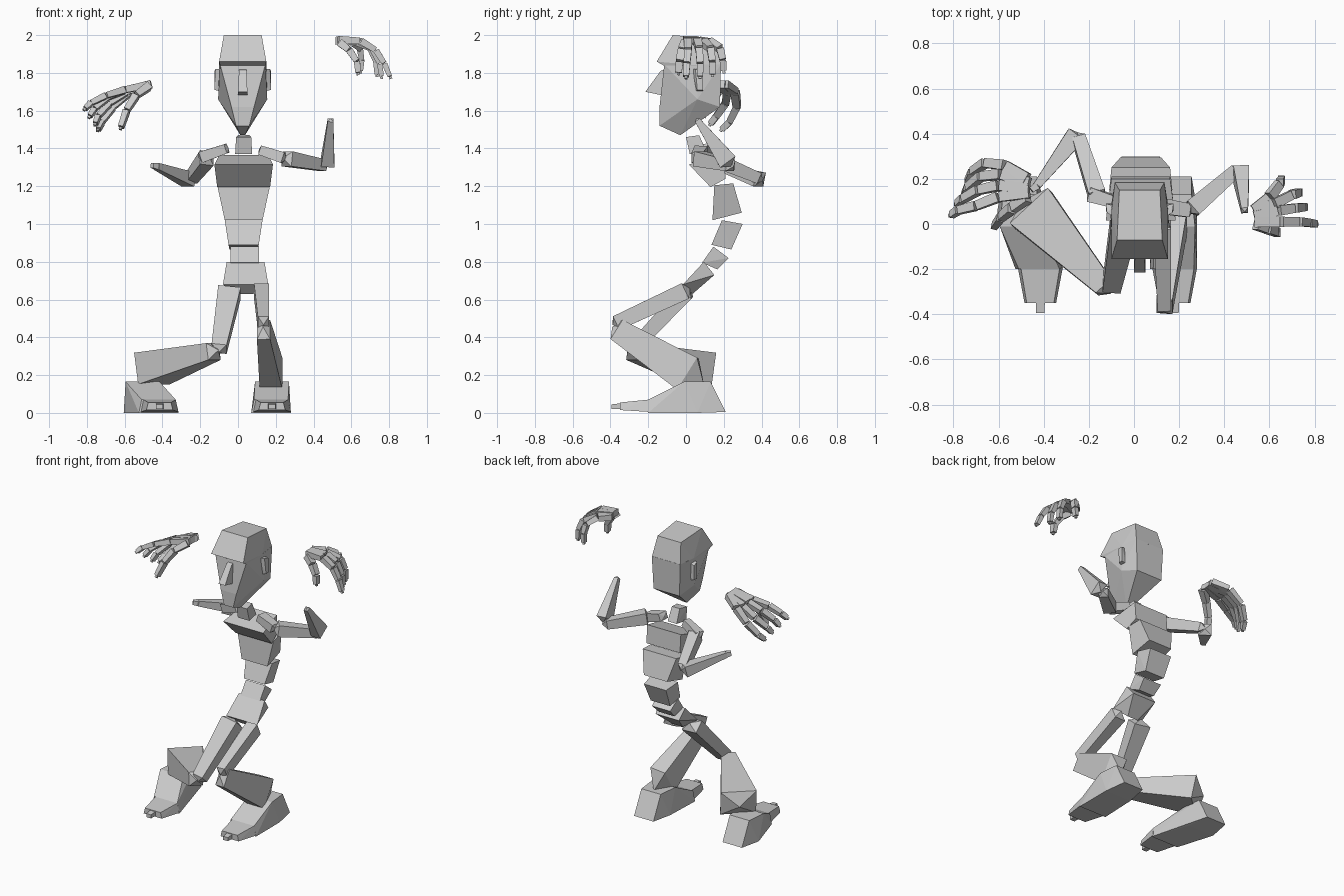
import bpy, bmesh
from mathutils import Vector as V


def hull(name, pts):
    """Flat-faced convex solid around a few points."""
    bm = bmesh.new()
    for p in pts:
        bm.verts.new(p)
    res = bmesh.ops.convex_hull(bm, input=bm.verts)
    junk = {g for g in res["geom_interior"] + res["geom_unused"] if isinstance(g, bmesh.types.BMVert)}
    bmesh.ops.delete(bm, geom=list(junk), context='VERTS')
    bmesh.ops.dissolve_limit(bm, angle_limit=0.03, verts=bm.verts, edges=bm.edges)
    bmesh.ops.recalc_face_normals(bm, faces=bm.faces)
    me = bpy.data.meshes.new(name)
    bm.to_mesh(me)
    bm.free()
    ob = bpy.data.objects.new(name, me)
    bpy.context.collection.objects.link(ob)
    return ob


def bone(name, a, b, sa, sb, side=(1, 0, 0), tips=(0, 0)):
    """Tapered box from a to b; sizes are (along side, across); tips add pointed ends."""
    a, b = V(a), V(b)
    d = (b - a).normalized()
    s = V(side)
    s = (s - d * s.dot(d)).normalized()
    t = d.cross(s)
    pts = [c + s * i * w[0] / 2 + t * j * w[1] / 2
           for c, w in ((a, sa), (b, sb)) for i in (-1, 1) for j in (-1, 1)]
    if tips[0]:
        pts.append(a - d * tips[0])
    if tips[1]:
        pts.append(b + d * tips[1])
    return hull(name, pts)


def sym(cx, pts):
    """Mirror (half width, y, z) points about x = cx."""
    return [(cx + s * x, y, z) for x, y, z in pts for s in (-1, 1)]


# Head: cranium with overhanging brow, face, nose, ears
C = 0.025
hull("cranium", sym(C, [(.10, -.07, 2.0), (.09, .15, 1.98), (.125, -.155, 1.86), (.12, -.12, 1.84),
                        (.11, .185, 1.84), (.125, .06, 1.84)]))
hull("face", sym(C, [(.12, -.115, 1.845), (.125, .06, 1.845), (.11, .185, 1.845), (.06, -.14, 1.62),
                     (.13, .06, 1.66), (.10, .18, 1.62), (.035, -.14, 1.52), (.012, -.03, 1.47)]))
hull("nose", sym(C, [(.018, -.11, 1.82), (.02, -.135, 1.81), (.025, -.215, 1.70), (.025, -.12, 1.68)]))
for s in (-1, 1):
    hull("ear", [(C + s * x, y, z) for x, y, z in
                 [(.11, .03, 1.82), (.145, .05, 1.82), (.11, .08, 1.82), (.15, .09, 1.81),
                  (.11, .05, 1.70), (.15, .06, 1.71), (.11, .09, 1.70), (.15, .09, 1.71)]])

# Neck and torso blocks following the curved spine: (half width, y, z) corners
hull("neck", sym(.03, [(.04, .00, 1.46), (.03, .07, 1.47), (.045, .02, 1.37), (.035, .11, 1.38)]))
hull("chest", sym(.03, [(.155, .015, 1.315), (.13, .20, 1.365), (.14, .13, 1.195), (.13, .21, 1.24)]))
hull("ribs", sym(.03, [(.14, .15, 1.205), (.13, .25, 1.215), (.10, .14, 1.02), (.09, .295, 1.06)]))
hull("waist", sym(.03, [(.10, .19, 1.02), (.085, .30, 1.00), (.08, .135, .89), (.075, .24, .865)]))
hull("belly", sym(.035, [(.075, .145, .88), (.07, .225, .82), (.075, .085, .795), (.06, .165, .76)]))
hull("pelvis", sym(.04, [(.10, .095, .80), (.09, .15, .73), (.12, -.016, .68), (.04, .035, .63)]))

# Shoulders and arms
bone("left_collar", (-.06, .09, 1.40), (-.19, .13, 1.355), (.05, .05), (.065, .06), (0, 1, 0), (.01, .02))
bone("right_collar", (.12, .08, 1.39), (.24, .06, 1.35), (.07, .05), (.06, .06), (0, 1, 0), (.01, .02))
bone("left_upper_arm", (-.165, .13, 1.35), (-.245, .38, 1.245), (.075, .08), (.06, .06), (1, 0, 0), (.03, .03))
bone("left_forearm", (-.26, .39, 1.235), (-.43, .17, 1.305), (.075, .085), (.035, .035), (0, 0, 1), (.02, .01))
bone("left_wrist", (-.43, .17, 1.305), (-.455, .15, 1.31), (.035, .035), (.025, .025), (0, 0, 1))
bone("right_upper_arm", (.26, .07, 1.345), (.45, .235, 1.31), (.08, .08), (.06, .06), (0, 0, 1), (.03, .03))
bone("right_forearm", (.475, .22, 1.33), (.49, .06, 1.55), (.07, .10), (.03, .03), (1, 0, 0), (.03, .01))


# Hands: chains of tapered segments with small end knobs
def hand(name, fingers, side):
    for k, f in enumerate(fingers):
        f = [V(p) for p in f]
        for i, (a, b) in enumerate(zip(f, f[1:])):
            w = .052 - .005 * i
            g = (b - a) * .03
            bone(f"{name}_finger_{k}_{i}", a + g, b - g, (w * .95, w * .8), (w * .85, w * .65), side)
        d = (f[-1] - f[-2]).normalized()
        bone(f"{name}_tip_{k}", f[-1], f[-1] + d * .012, (.015, .015), (.015, .015), side)


hand("left_hand", [
    [(-.47, .20, 1.74), (-.57, .26, 1.70), (-.66, .27, 1.62), (-.72, .23, 1.54), (-.74, .19, 1.50)],
    [(-.46, .18, 1.74), (-.59, .22, 1.70), (-.68, .21, 1.64), (-.74, .16, 1.57), (-.755, .13, 1.53)],
    [(-.46, .16, 1.74), (-.60, .17, 1.71), (-.69, .15, 1.67), (-.76, .11, 1.61), (-.785, .09, 1.57)],
    [(-.46, .14, 1.74), (-.60, .12, 1.71), (-.70, .08, 1.68), (-.78, .06, 1.64), (-.81, .04, 1.61)],
    [(-.47, .12, 1.73), (-.54, .07, 1.68), (-.59, .03, 1.60), (-.62, -.01, 1.51)]], (.3, 1, 0))
hand("right_hand", [
    [(.53, .06, 1.97), (.60, .12, 1.965), (.645, .18, 1.93), (.655, .195, 1.87), (.65, .20, 1.81)],
    [(.53, .05, 1.97), (.62, .09, 1.965), (.70, .13, 1.93), (.73, .14, 1.86), (.735, .14, 1.79)],
    [(.53, .03, 1.975), (.64, .06, 1.97), (.71, .07, 1.93), (.75, .075, 1.85), (.76, .075, 1.78)],
    [(.53, .01, 1.975), (.65, .01, 1.97), (.73, .01, 1.92), (.775, .005, 1.85), (.805, .00, 1.78)],
    [(.54, .00, 1.96), (.59, -.02, 1.92), (.63, -.035, 1.86), (.635, -.04, 1.80)]], (0, 1, 0))

# Legs: slim thighs and shins that swell toward the ankle
bone("left_thigh", (-.045, .00, .64), (-.10, -.28, .34), (.12, .09), (.08, .07), (1, 0, 0), (.03, .03))
bone("right_thigh", (.125, -.005, .645), (.135, -.37, .475), (.08, .09), (.06, .08), (1, 0, 0), (.03, .02))
bone("left_shin", (-.13, -.28, .325), (-.455, .07, .235), (.09, .09), (.17, .23), (0, 0, 1), (.04, .05))
bone("right_shin", (.135, -.365, .44), (.175, .01, .205), (.07, .12), (.12, .20), (1, 0, 0), (.03, .10))


# Feet: wedge, toe block and toe nub
def foot(name, heel, front, toe_x):
    hull(name, [(heel + s * x, y, z) for s in (-1, 1) for x, y, z in
                [(.075, .21, .005), (.075, .13, .165), (.09, -.01, .165), (.10, .06, 0)]]
         + sym(front, [(.105, -.20, 0), (.09, -.20, .07)]))
    hull(name + "_toes", sym(toe_x, [(.10, -.19, .005), (.085, -.20, .07), (.07, -.35, .015), (.06, -.35, .055)]))
    hull(name + "_toe_nub", sym(toe_x, [(.02, -.35, .02), (.02, -.35, .05), (.018, -.395, .02), (.018, -.395, .045)]))


foot("left_foot", -.505, -.42, -.415)
foot("right_foot", .18, .175, .18)
